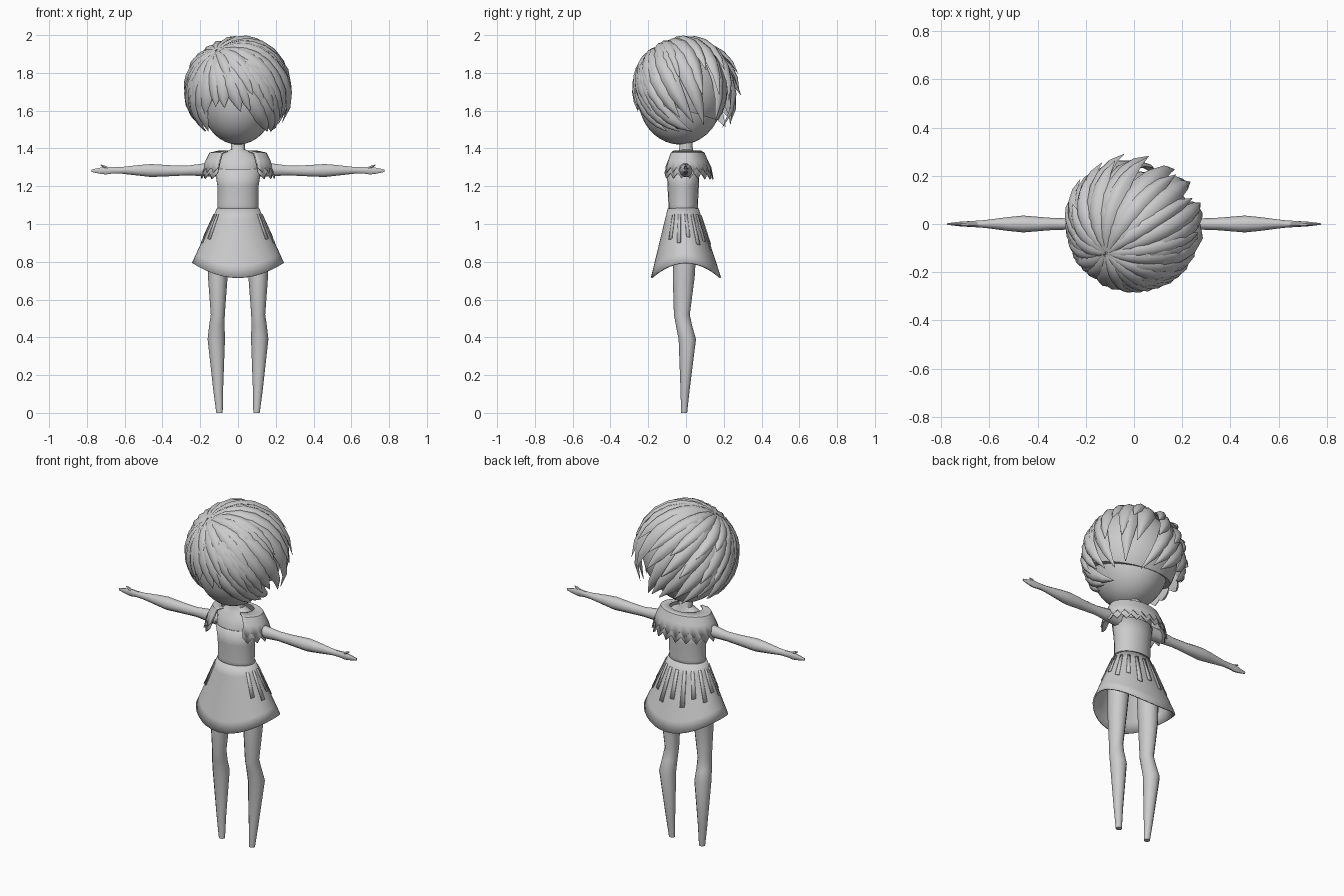
import bpy, bmesh, math, random
from mathutils import Vector as V

if "Cube" in bpy.data.objects:
    bpy.data.objects.remove(bpy.data.objects["Cube"])
random.seed(4)
rad = math.radians

grey = bpy.data.materials.new("light grey")
grey.diffuse_color = (0.6, 0.6, 0.6, 1)
grey.use_nodes = True
grey.node_tree.nodes["Principled BSDF"].inputs["Base Color"].default_value = grey.diffuse_color


def finish(name, bm, angle=40, thick=0):
    bmesh.ops.recalc_face_normals(bm, faces=bm.faces)
    me = bpy.data.meshes.new(name)
    bm.to_mesh(me)
    bm.free()
    ob = bpy.data.objects.new(name, me)
    bpy.context.collection.objects.link(ob)
    me.materials.append(grey)
    if thick:
        m = ob.modifiers.new("thickness", 'SOLIDIFY')
        m.thickness = thick
        m.offset = 0
    bpy.ops.object.select_all(action='DESELECT')
    ob.select_set(True)
    bpy.context.view_layer.objects.active = ob
    bpy.ops.object.shade_smooth_by_angle(angle=rad(angle))
    return ob


def loft(bm, rings, closed=True, caps=True):
    vs = [[bm.verts.new(p) for p in r] for r in rings]
    n = len(vs[0])
    for a, b in zip(vs, vs[1:]):
        for i in range(n if closed else n - 1):
            j = (i + 1) % n
            bm.faces.new((a[i], a[j], b[j], b[i]))
    if caps:
        bm.faces.new(vs[0])
        bm.faces.new(vs[-1])


def hring(x, y, z, rx, ry, n=12):
    # horizontal elliptical section
    return [V((x + rx * math.cos(2 * math.pi * i / n), y + ry * math.sin(2 * math.pi * i / n), z))
            for i in range(n)]


def xring(x, y, z, ry, rz, s, n=10):
    # section across an arm
    return [V((s * x, y + ry * math.cos(2 * math.pi * i / n), z + rz * math.sin(2 * math.pi * i / n)))
            for i in range(n)]


# Torso and neck
bm = bmesh.new()
loft(bm, [hring(0, *r, n=20) for r in (
    (1.02, ) and (-.015, 1.02, .1, .07), (-.015, 1.2, .102, .076), (-.015, 1.29, .116, .08),
    (-.008, 1.34, .12, .062), (0, 1.372, .085, .048), (0, 1.395, .038, .036), (0, 1.48, .034, .034))])
finish("torso", bm)

# Dress bodice
bm = bmesh.new()
loft(bm, [hring(0, -.015, z, rx, ry, 20) for z, rx, ry in (
    (1.05, .108, .076), (1.1, .106, .076), (1.2, .107, .081), (1.29, .121, .085))], caps=False)
finish("bodice", bm, thick=.004)


# Skirt with a hem that rises at the sides
def skirt_point(a, t, out=0.0):
    c, s = math.cos(a), math.sin(a)
    hem = .715 + .078 * c * c
    return V(((.108 + .132 * t + out) * c, -.015 * (1 - t) + (.078 + .104 * t + out) * s,
              1.082 + (hem - 1.082) * t))


bm = bmesh.new()
loft(bm, [[skirt_point(2 * math.pi * i / 36, t / 6) for i in range(36)] for t in range(7)], caps=False)
finish("skirt", bm, thick=.008)

# Thin strips around the sides and back of the skirt
bm = bmesh.new()
for k in range(13):
    a = rad(-33 + 246 * k / 12)
    t1 = .62 if k % 2 else .52
    loft(bm, [[skirt_point(a + d, t, .007) for d in (-.07, .07)]
              for t in (.1, .3, t1)], closed=False, caps=False)
finish("skirt_strips", bm, thick=.004)

# Layered feather collar, open at the front
for name, n, drop, grow in (("upper_feather_collar", 18, .0, 0), ("lower_feather_collar", 16, .03, .006)):
    bm = bmesh.new()
    rows = []
    for rx, ry, z, kind in ((.1, .078, 1.385, 0), (.148, .095, 1.375, 0), (.168, .112, 1.335, 0), (.182, .13, 1.30, 1)):
        row = []
        for i in range(2 * n + 1):
            a = rad(-55 + 290 * i / (2 * n))
            tip = kind * (i % 2)
            back = max(0, math.sin(a))
            g = tip * .008 - (grow if kind == 0 else -grow)
            row.append(V(((rx + g) * math.cos(a), (ry + g) * math.sin(a),
                          z - kind * drop - tip * (.028 + .006 * back))))
        rows.append(row)
    loft(bm, rows, closed=False, caps=False)
    finish(name, bm, 30, thick=.008)

for s, side in ((-1, "left"), (1, "right")):
    # Leg
    bm = bmesh.new()
    loft(bm, [hring(s * x, y, z, rx, ry) for x, y, z, rx, ry in (
        (.098, -.01, 0, .017, .016), (.105, -.005, .12, .026, .024), (.115, .007, .39, .046, .046),
        (.112, -.01, .46, .041, .043), (.107, -.022, .52, .037, .042),
        (.107, -.012, .72, .052, .058), (.1, -.005, .9, .06, .062))])
    finish(side + "_leg", bm)
    # Arm and hand
    bm = bmesh.new()
    loft(bm, [xring(x, y, z, ry, rz, s) for x, y, z, ry, rz in (
        (.09, -.01, 1.29, .04, .042), (.16, -.005, 1.288, .034, .037), (.27, 0, 1.283, .023, .027),
        (.35, 0, 1.282, .026, .03), (.46, 0, 1.283, .035, .036), (.52, 0, 1.284, .029, .03),
        (.62, 0, 1.284, .016, .018), (.665, 0, 1.284, .013, .018), (.7, 0, 1.283, .011, .022),
        (.73, 0, 1.282, .009, .017), (.775, 0, 1.282, .003, .007))])
    loft(bm, [xring(x, -.002, z, r, r, s, 6) for x, z, r in
              ((.685, 1.292, .008), (.71, 1.304, .008), (.728, 1.312, .003))])
    finish(side + "_arm", bm)

# Head
bm = bmesh.new()
bmesh.ops.create_uvsphere(bm, u_segments=28, v_segments=18, radius=1)
for v in bm.verts:
    p = v.co.copy()
    v.co = V((.198 * p.x, -.03 + .222 * p.y, 1.665 + .245 * p.z))
finish("head", bm)

# Hair cap, cut off above the face and neck
C, R = V((0, -.02, 1.71)), V((.25, .24, .262))
bm = bmesh.new()
bmesh.ops.create_uvsphere(bm, u_segments=32, v_segments=20, radius=1)
for v in bm.verts:
    v.co = C + V(v.co[i] * R[i] for i in range(3))
cut = bmesh.ops.bisect_plane(bm, geom=bm.verts[:] + bm.edges[:] + bm.faces[:],
                             plane_co=(0, 0, 1.6), plane_no=(0, .3, 1), clear_inner=True)
bmesh.ops.holes_fill(bm, edges=[e for e in bm.edges if e.is_boundary])
finish("hair_cap", bm)

whorl = V((-.46, -.42, .78)).normalized()


def on_hair(d, r):
    return C + V(d[i] * R[i] * r for i in range(3))


def lock(bm, az, el, tip_r, start, width, curl=.15, thick=.024):
    # one tapered hair lock running outward from the whorl over the hair surface
    a, e = rad(az), rad(el)
    end = V((math.cos(e) * math.cos(a), math.cos(e) * math.sin(a), math.sin(e)))
    d0 = whorl.slerp(end, start)
    mid = (d0.slerp(end, .5) + whorl.cross(end) * curl).normalized()
    prof = (.3, .65, .9, 1, .95, .78, .48, .03)
    n = len(prof) - 1

    def path(t):
        d = (d0.slerp(mid, t)).slerp(mid.slerp(end, t), t).normalized()
        return on_hair(d, .99 + (tip_r - .99) * t ** 2), V(d[i] / R[i] for i in range(3)).normalized()

    rings = []
    for k, w in enumerate(prof):
        t = k / n
        p, nor = path(t)
        tan = (path(min(1, t + .02))[0] - path(max(0, t - .02))[0]).normalized()
        side = tan.cross(nor).normalized()
        up = side.cross(tan)
        rings.append([p + side * u * w * width + up * h * w * thick for u, h in
                      ((-1, -.5), (-.55, .6), (0, 1), (.55, .6), (1, -.5), (0, -.7))])
    loft(bm, rings)


# Hair locks in layers; back locks flare outwards
for name, count, lift, start, width in (("long_hair_locks", 24, 0, .12, .055),
                                        ("middle_hair_locks", 19, 27, .06, .052),
                                        ("short_hair_locks", 14, 52, .02, .046)):
    bm = bmesh.new()
    for i in range(count):
        az = -180 + 360 * (i + .5 * (lift == 27)) / count + random.uniform(-4, 4)
        back, front = max(0, math.sin(rad(az))), max(0, -math.sin(rad(az)))
        if lift > 30 and -165 < az < -100:
            continue
        el = -33 + 13 * front + lift * (1 - .4 * front) + random.uniform(-5, 5)
        lock(bm, az, el, 1.09 + .2 * back - .03 * front + random.uniform(-.02, .03),
             start, width * random.uniform(.9, 1.1))
    finish(name, bm, 50)

# Tufts beside the face
bm = bmesh.new()
for az in (-28, -5, 18, 162, 185, 208):
    lock(bm, az, -50, 1.1, .35, .05, .05, .02)
finish("side_tufts", bm, 50)
